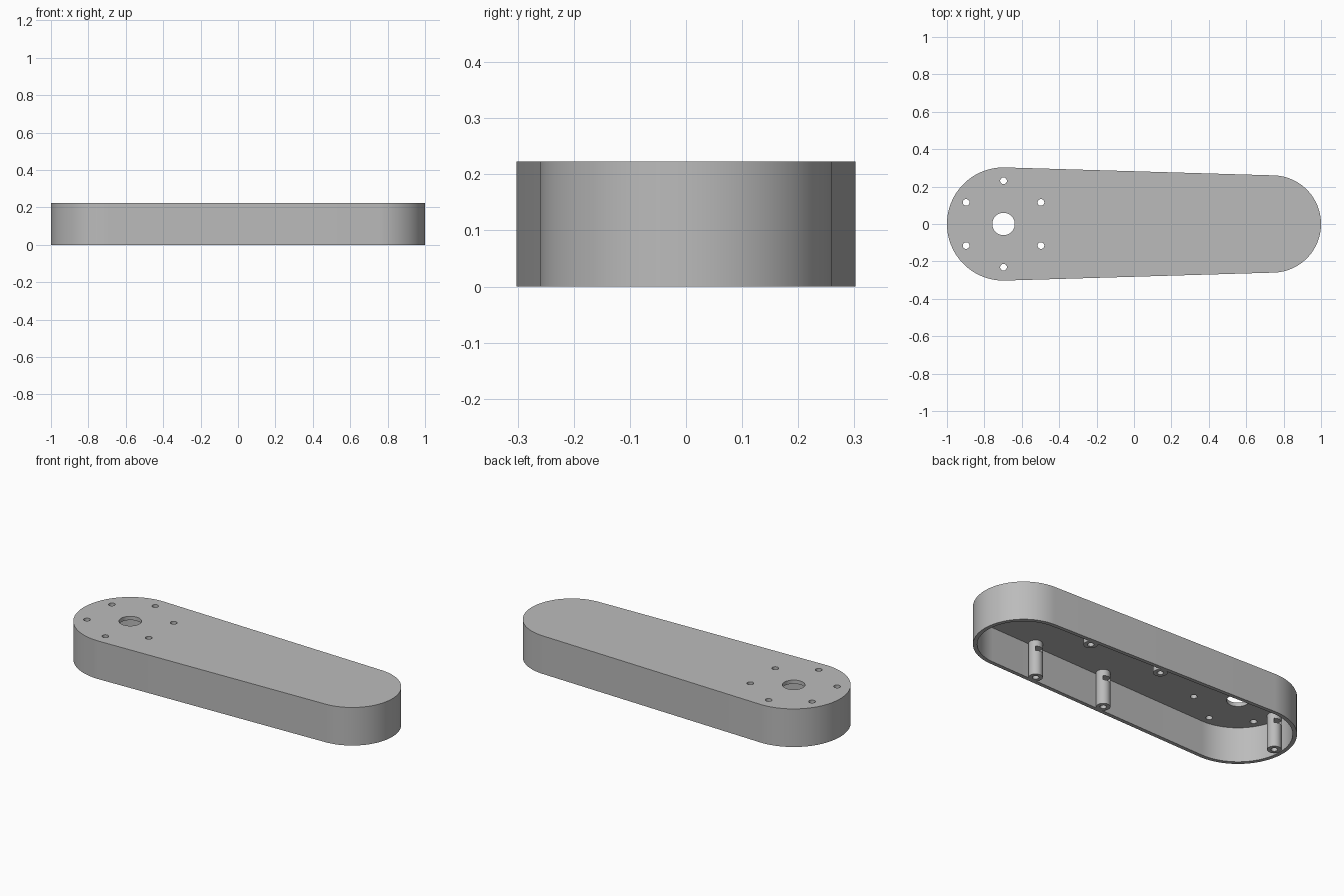
import bpy
import bmesh
from math import sin, cos, pi, acos, radians
from mathutils import Vector

if "Cube" in bpy.data.objects:
    bpy.data.objects.remove(bpy.data.objects["Cube"])

HEIGHT, WALL, ROOF = 0.223, 0.022, 0.022
BIG_X, BIG_R = -0.6975, 0.3025
SMALL_X, SMALL_R = 0.74, 0.26

grey = bpy.data.materials.new("matte grey")
grey.use_nodes = True
colour = (0.5, 0.5, 0.5, 1)
grey.diffuse_color = colour
grey.node_tree.nodes["Principled BSDF"].inputs["Base Color"].default_value = colour


def prism(name, outline, z0, z1):
    """Extrude a closed outline from z0 to z1."""
    bm = bmesh.new()
    face = bm.faces.new([bm.verts.new((x, y, z0)) for x, y in outline])
    out = bmesh.ops.extrude_face_region(bm, geom=[face])
    moved = [g for g in out["geom"] if isinstance(g, bmesh.types.BMVert)]
    bmesh.ops.translate(bm, verts=moved, vec=Vector((0, 0, z1 - z0)))
    bmesh.ops.recalc_face_normals(bm, faces=bm.faces)
    mesh = bpy.data.meshes.new(name)
    bm.to_mesh(mesh)
    bm.free()
    mesh.materials.append(grey)
    ob = bpy.data.objects.new(name, mesh)
    bpy.context.collection.objects.link(ob)
    return ob


def arc(cx, cy, r, start, end, steps):
    return [(cx + r * cos(start + (end - start) * i / steps),
             cy + r * sin(start + (end - start) * i / steps)) for i in range(steps + 1)]


def circle(cx, cy, r, steps=32):
    return arc(cx, cy, r, 0, 2 * pi, steps)[:-1]


def box(cx, y0, y1, half):
    return [(cx - half, y0), (cx + half, y0), (cx + half, y1), (cx - half, y1)]


def arm_outline(inset):
    """Two end arcs joined by their common tangents."""
    t = acos((BIG_R - SMALL_R) / (SMALL_X - BIG_X))
    return (arc(SMALL_X, 0, SMALL_R - inset, -t, t, 48)
            + arc(BIG_X, 0, BIG_R - inset, t, 2 * pi - t, 56))


def cut(target, cutter):
    """Subtract the cutter from the target and discard it."""
    cutter.hide_render = True
    mod = target.modifiers.new("cut", 'BOOLEAN')
    mod.operation, mod.solver, mod.object = 'DIFFERENCE', 'EXACT', cutter
    select(target)
    bpy.ops.object.modifier_apply(modifier=mod.name)
    bpy.data.objects.remove(cutter)


def select(ob):
    bpy.ops.object.select_all(action='DESELECT')
    ob.select_set(True)
    bpy.context.view_layer.objects.active = ob


def finish(ob):
    select(ob)
    bpy.ops.object.shade_smooth_by_angle(angle=radians(30))


# Hollow cover, open underneath
cover = prism("cover_shell", arm_outline(0), 0, HEIGHT)
cut(cover, prism("cavity_cutter", arm_outline(WALL), -0.1, HEIGHT - ROOF))

# Shaft hole and ring of six bolt holes
cut(cover, prism("shaft_cutter", circle(BIG_X, 0, 0.06, 48), 0.1, 0.3))
for i in range(6):
    a = pi / 2 + i * pi / 3
    spot = circle(BIG_X + 0.231 * cos(a), 0.231 * sin(a), 0.018, 24)
    cut(cover, prism("bolt_cutter", spot, 0.1, 0.3))
finish(cover)

# Screw posts with a blind bore and a side slot for a nut
posts = {"end_post": (-0.94, 0)}
for side, s in (("left", 1), ("right", -1)):
    posts["front_post_" + side] = (0.475, s * 0.22)
    posts["middle_post_" + side] = (0.015, s * 0.228)
for name, (x, y) in posts.items():
    post = prism(name, circle(x, y, 0.037), 0, HEIGHT - ROOF)
    cut(post, prism("bore_cutter", circle(x, y, 0.017, 24), -0.1, 0.15))
    cut(post, prism("slot_cutter", box(x, y - 0.022, y + 0.1, 0.024), 0.14, 0.165))
    finish(post)
